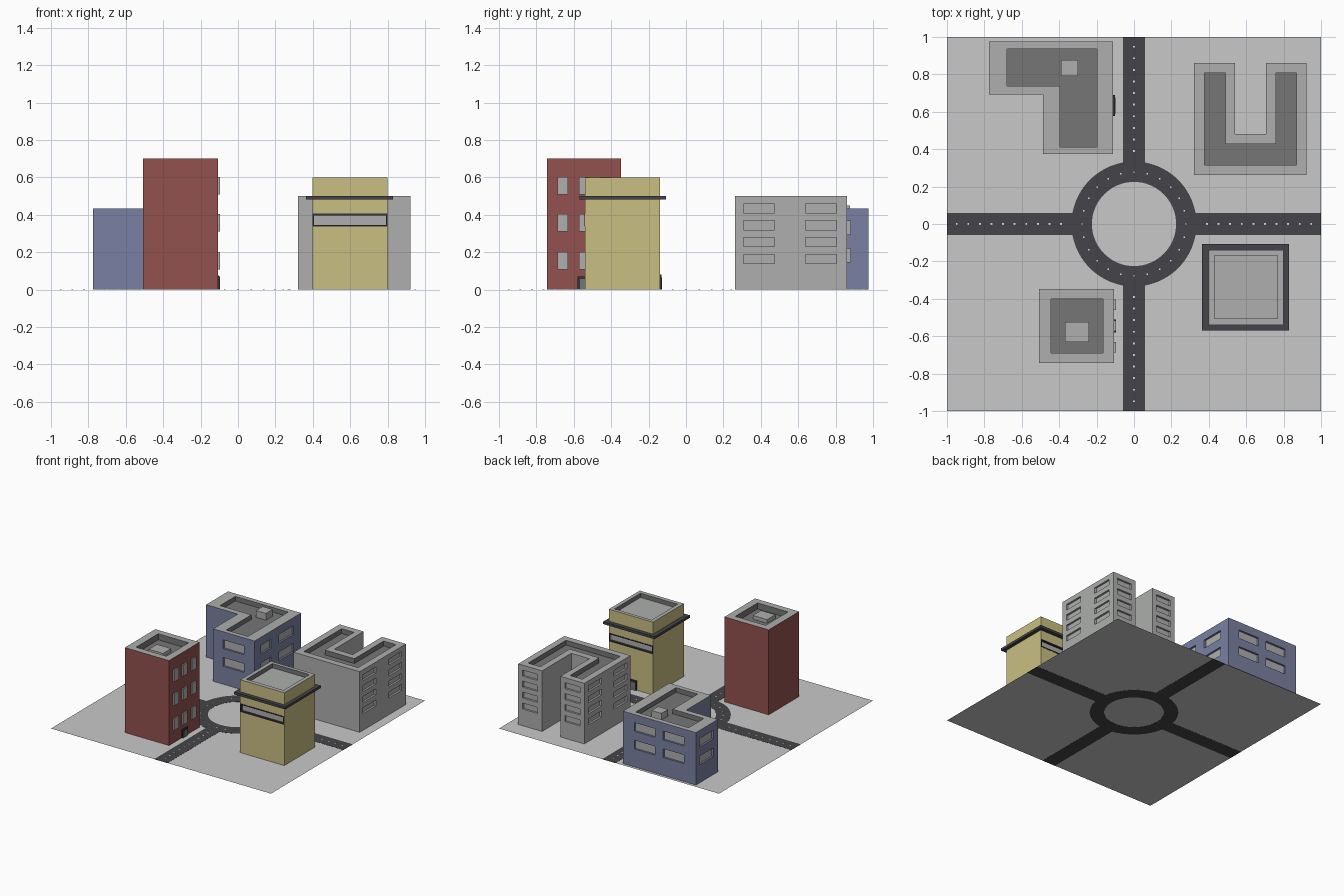
import bpy, bmesh, math

if "Cube" in bpy.data.objects:
    bpy.data.objects.remove(bpy.data.objects["Cube"])


def srgb(v):
    v /= 255
    return v / 12.92 if v <= 0.04045 else ((v + 0.055) / 1.055) ** 2.4


def mat(name, r, g, b):
    m = bpy.data.materials.new(name)
    m.diffuse_color = (srgb(r), srgb(g), srgb(b), 1)
    m.use_nodes = True
    m.node_tree.nodes["Principled BSDF"].inputs["Base Color"].default_value = m.diffuse_color
    return m


RED = mat("brick red", 147, 81, 78)
YELLOW = mat("sand yellow", 201, 191, 130)
BLUE = mat("slate blue", 122, 129, 162)
GREY = mat("light grey", 173, 175, 173)
ROOF = mat("roof grey", 118, 118, 118)
ROAD = mat("asphalt", 69, 68, 72)
TRIM = mat("dark trim", 52, 51, 57)
GROUND = mat("pavement", 201, 201, 201)
WHITE = mat("road marking", 225, 225, 225)


def finish(bm, name, *mats):
    bmesh.ops.recalc_face_normals(bm, faces=bm.faces)
    me = bpy.data.meshes.new(name)
    bm.to_mesh(me)
    bm.free()
    for m in mats:
        me.materials.append(m)
    ob = bpy.data.objects.new(name, me)
    bpy.context.collection.objects.link(ob)
    return ob


def add_prism(bm, poly, z0, z1):
    lo = [bm.verts.new((x, y, z0)) for x, y in poly]
    hi = [bm.verts.new((x, y, z1)) for x, y in poly]
    bm.faces.new(lo[::-1])
    bm.faces.new(hi)
    n = len(poly)
    for i in range(n):
        j = (i + 1) % n
        bm.faces.new((lo[i], lo[j], hi[j], hi[i]))


def rect(x0, x1, y0, y1):
    return [(x0, y0), (x1, y0), (x1, y1), (x0, y1)]


def boxes(name, m, items):
    bm = bmesh.new()
    for x0, x1, y0, y1, z0, z1 in items:
        add_prism(bm, rect(x0, x1, y0, y1), z0, z1)
    return finish(bm, name, m)


def on_wall(axis, sign, pos, c, w, z0, z1, d0, d1):
    """Box on a wall at axis=pos, from depth d0 to d1 along the outward normal."""
    a, b = sorted((pos + sign * d0, pos + sign * d1))
    if axis == 'x':
        return (a, b, c - w / 2, c + w / 2, z0, z1)
    return (c - w / 2, c + w / 2, a, b, z0, z1)


def building(name, wall, outline, recess, top, floor, floor_mat, windows=()):
    """Walls with a sunken roof and sunken windows; colours set by height."""
    bm = bmesh.new()
    add_prism(bm, outline, 0.002, top)
    ob = finish(bm, name, wall, GREY, floor_mat, ROOF)
    bm = bmesh.new()
    add_prism(bm, recess, floor, top + 0.1)
    for w in windows:
        x0, x1, y0, y1, z0, z1 = on_wall(*w, -0.02, 0.05)
        add_prism(bm, rect(x0, x1, y0, y1), z0, z1)
    cutter = finish(bm, name + "_cutter")
    cutter.hide_render = True
    mod = ob.modifiers.new("cut", 'BOOLEAN')
    mod.operation, mod.object, mod.solver = 'DIFFERENCE', cutter, 'EXACT'
    dg = bpy.context.evaluated_depsgraph_get()
    me = bpy.data.meshes.new_from_object(ob.evaluated_get(dg))
    ob.modifiers.clear()
    ob.data = me
    bpy.data.objects.remove(cutter)
    me.materials.clear()
    for m in (wall, GREY, floor_mat, ROOF):
        me.materials.append(m)
    for p in me.polygons:
        zs = [me.vertices[i].co.z for i in p.vertices]
        if min(zs) > top - 1e-4:
            p.material_index = 1          # parapet rim
        elif min(zs) > floor - 1e-4:
            p.material_index = 2 if max(zs) < floor + 1e-4 else 3
        else:
            p.material_index = 0
    if windows:
        boxes(name + "_window_panes", GREY, [on_wall(*w, -0.021, -0.016) for w in windows])
    return ob


def door(name, axis, sign, pos, c, w, h):
    boxes(name + "_frame", TRIM, [on_wall(axis, sign, pos, c, w, 0.002, h, -0.002, 0.010)])
    boxes(name + "_panel", ROOF, [on_wall(axis, sign, pos, c, w - 0.024, 0.002, h - 0.014, 0, 0.012)])


# ground, roads and roundabout
bm = bmesh.new()
bm.faces.new([bm.verts.new((x, y, 0.001)) for x, y in rect(-1, 1, -1, 1)])
finish(bm, "ground", GROUND)
boxes("roads", ROAD, [(-1, -0.32, -0.06, 0.06, 0, 0.002), (0.32, 1, -0.06, 0.06, 0, 0.002),
                      (-0.06, 0.06, -1, -0.32, 0, 0.002), (-0.06, 0.06, 0.32, 1, 0, 0.002)])
bm = bmesh.new()
N = 64
loops = [[bm.verts.new((r * math.cos(2 * math.pi * i / N), r * math.sin(2 * math.pi * i / N), z))
          for i in range(N)] for r, z in ((0.225, 0), (0.334, 0), (0.334, 0.002), (0.225, 0.002))]
for k in range(4):
    a, b = loops[k], loops[(k + 1) % 4]
    for i in range(N):
        j = (i + 1) % N
        bm.faces.new((a[i], a[j], b[j], b[i]))
finish(bm, "roundabout", ROAD)

# small lane marks
marks = []
for i in range(10):
    t = 0.39 + i * 0.062
    for x, y in ((-t, 0), (t, 0), (0, -t), (0, t)):
        marks.append((x - 0.005, x + 0.005, y - 0.005, y + 0.005, 0.001, 0.0028))
for i in range(24):
    a = math.pi * i / 12
    x, y = 0.278 * math.cos(a), 0.278 * math.sin(a)
    marks.append((x - 0.004, x + 0.004, y - 0.004, y + 0.004, 0.001, 0.0028))
boxes("lane_marks", WHITE, marks)

# red tower
building("red_tower", RED, rect(-0.508, -0.107, -0.743, -0.348),
         rect(-0.444, -0.167, -0.69, -0.401), 0.70, 0.65, ROOF)
boxes("red_tower_roof_box", GREY, [(-0.37, -0.24, -0.631, -0.524, 0.648, 0.68)])
boxes("red_tower_windows", GREY,
      [on_wall('x', 1, -0.107, y, 0.056, z - 0.047, z + 0.047, -0.002, 0.011)
       for y in (-0.432, -0.545, -0.66) for z in (0.155, 0.358, 0.555)])
door("red_tower_door", 'x', 1, -0.107, -0.545, 0.07, 0.07)

# blue L-shaped block
wins = [(axis, s, pos, c, w, z, z + 0.072)
        for axis, s, pos, c, w in (('y', -1, 0.374, -0.303, 0.19), ('y', 1, 0.977, -0.309, 0.19),
                                   ('y', 1, 0.977, -0.572, 0.19), ('x', -1, -0.774, 0.84, 0.18),
                                   ('x', 1, -0.111, 0.785, 0.19), ('x', 1, -0.111, 0.525, 0.13))
        for z in (0.149, 0.294)]
building("blue_block", BLUE,
         [(-0.774, 0.977), (-0.774, 0.692), (-0.487, 0.692), (-0.487, 0.374), (-0.111, 0.374), (-0.111, 0.977)],
         [(-0.68, 0.936), (-0.68, 0.738), (-0.396, 0.738), (-0.396, 0.412), (-0.198, 0.412), (-0.198, 0.936)],
         0.433, 0.395, ROOF, wins)
boxes("blue_block_roof_box", GREY, [(-0.39, -0.30, 0.79, 0.877, 0.393, 0.45)])
door("blue_block_door", 'x', 1, -0.111, 0.633, 0.113, 0.075)

# grey U-shaped block
wins = []
for z in (0.139, 0.23, 0.32, 0.41):
    for s, pos in ((1, 0.923), (-1, 0.322)):
        for y in (0.39, 0.722):
            wins.append(('x', s, pos, y, 0.166, z, z + 0.049))
    for x in (0.431, 0.815):
        wins.append(('y', 1, 0.86, x, 0.135, z, z + 0.049))
building("grey_block", GREY,
         [(0.322, 0.86), (0.322, 0.262), (0.923, 0.262), (0.923, 0.86),
          (0.706, 0.86), (0.706, 0.481), (0.54, 0.481), (0.54, 0.86)],
         [(0.377, 0.807), (0.377, 0.315), (0.87, 0.315), (0.87, 0.807),
          (0.759, 0.807), (0.759, 0.428), (0.489, 0.428), (0.489, 0.807)],
         0.50, 0.46, ROOF, wins)

# yellow tower with ledge and strip windows
strips = [('y', -1, -0.54, 0.5985, 0.384, 0.345, 0.398), ('y', 1, -0.14, 0.5985, 0.384, 0.345, 0.398)]
building("yellow_tower", YELLOW, rect(0.398, 0.799, -0.54, -0.14),
         rect(0.43, 0.768, -0.506, -0.168), 0.60, 0.565, GREY, strips)
frames = []
for s, pos in ((-1, -0.54), (1, -0.14)):
    for c, w, z0, z1 in ((0.5985, 0.4, 0.337, 0.346), (0.5985, 0.4, 0.397, 0.406),
                         (0.4025, 0.008, 0.337, 0.406), (0.7945, 0.008, 0.337, 0.406)):
        frames.append(on_wall('y', s, pos, c, w, z0, z1, -0.016, 0.002))
boxes("yellow_tower_window_frames", TRIM, frames)
X0, X1, Y0, Y1 = 0.363, 0.828, -0.57, -0.108
boxes("yellow_tower_ledge", ROAD, [(X0, X1, Y0, -0.538, 0.482, 0.502), (X0, X1, -0.142, Y1, 0.482, 0.502),
                                   (X0, 0.4, -0.538, -0.142, 0.482, 0.502), (0.797, X1, -0.538, -0.142, 0.482, 0.502)])
door("yellow_tower_door", 'y', 1, -0.14, 0.6, 0.113, 0.08)
